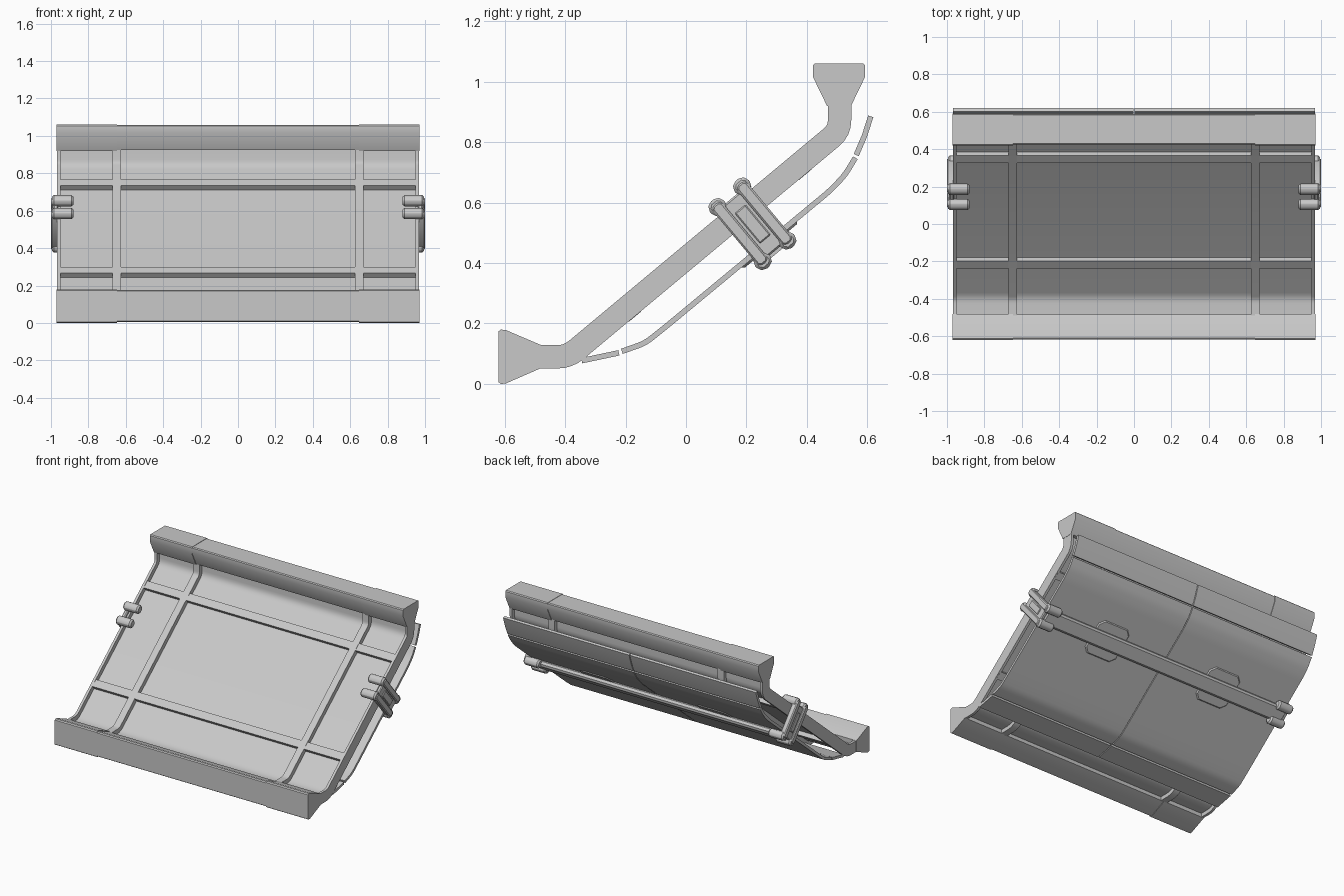
import bpy, bmesh, math
from mathutils import Vector

if "Cube" in bpy.data.objects:
    bpy.data.objects.remove(bpy.data.objects["Cube"])

gray = bpy.data.materials.new("light_gray")
gray.use_nodes = True
gray.diffuse_color = (0.58, 0.58, 0.58, 1)
gray.node_tree.nodes["Principled BSDF"].inputs["Base Color"].default_value = (0.58, 0.58, 0.58, 1)

# The sloping part: u runs up the slope, n points away from its face
UY, UZ = 0.768, 0.64


def slope(u, n):
    return UY * u - UZ * n, UZ * u + UY * n


def finish(name, bm, bevel=0):
    bmesh.ops.recalc_face_normals(bm, faces=bm.faces)
    if bevel:
        bmesh.ops.bevel(bm, geom=list(bm.edges), offset=bevel, segments=1, affect='EDGES')
    for f in bm.faces:
        f.smooth = True
    for e in bm.edges:
        e.smooth = e.calc_face_angle(math.pi) < math.radians(30)
    me = bpy.data.meshes.new(name)
    bm.to_mesh(me)
    bm.free()
    me.materials.append(gray)
    ob = bpy.data.objects.new(name, me)
    bpy.context.collection.objects.link(ob)
    return ob


def prism(name, poly, x0, x1, bevel=0):
    """Extrude a side outline of (y, z) points from x0 to x1."""
    bm = bmesh.new()
    face = bm.faces.new([bm.verts.new((x0, y, z)) for y, z in poly])
    ext = bmesh.ops.extrude_face_region(bm, geom=[face])["geom"]
    bmesh.ops.translate(bm, vec=(x1 - x0, 0, 0),
                        verts=[v for v in ext if isinstance(v, bmesh.types.BMVert)])
    return finish(name, bm, bevel)


def pair(name, poly, x0, x1, bevel=0):
    prism("left_" + name, poly, x0, x1, bevel)
    prism("right_" + name, poly, -x1, -x0, bevel)


def block(u0, u1, n0, n1, cut=0):
    """Sloped rectangle outline, with optional cut corners."""
    if not cut:
        pts = [(u0, n0), (u1, n0), (u1, n1), (u0, n1)]
    else:
        pts = [(u0 + cut, n0), (u1 - cut, n0), (u1, n0 + cut), (u1, n1 - cut),
               (u1 - cut, n1), (u0 + cut, n1), (u0, n1 - cut), (u0, n0 + cut)]
    return [slope(*p) for p in pts]


def offset(path, d):
    """Shift an open path sideways by d with mitred corners."""
    pts = [Vector(p) for p in path]
    dirs = [(b - a).normalized() for a, b in zip(pts, pts[1:])]
    out = []
    for i, p in enumerate(pts):
        a, b = dirs[max(i - 1, 0)], dirs[min(i, len(dirs) - 1)]
        m = (Vector((-a.y, a.x)) + Vector((-b.y, b.x))).normalized()
        out.append(tuple(p + m * d / m.dot(Vector((-a.y, a.x)))))
    return out


def band(path, low, high):
    return offset(path, low) + offset(path, high)[::-1]


def round_path(path, r, steps=4):
    """Replace inner corners with short curves."""
    pts = [Vector(p) for p in path]
    out = [pts[0]]
    for a, p, b in zip(pts, pts[1:], pts[2:]):
        s, e = p + (a - p).normalized() * r, p + (b - p).normalized() * r
        for i in range(steps + 1):
            t = i / steps
            out.append(s * (1 - t) ** 2 + p * 2 * t * (1 - t) + e * t * t)
    return out + [pts[-1]]


# Frame: ribs, recessed panel and cross rails
frame_line = round_path([(-0.5, 0.09), (-0.39, 0.09), (0.508, 0.838), (0.508, 0.94)], 0.035)
rib = band(frame_line, -0.0385, 0.0385)
pair("outer_rib", rib, 0.95, 0.968)
pair("inner_rib", rib, 0.625, 0.672)
prism("frame_panel", band(frame_line, -0.012, 0.008), -0.96, 0.96)
for name, u in (("lower_rail", -0.012), ("upper_rail", 0.72)):
    prism(name, block(u, u + 0.052, 0.279, 0.356), -0.96, 0.96)

# Flared beams, with the middle section slightly slimmer than the ends
foot = [(-0.62, 0.006), (-0.612, 0), (-0.595, 0.002), (-0.48, 0.052),
        (-0.48, 0.129), (-0.595, 0.178), (-0.612, 0.18), (-0.62, 0.174)]
head = [(0.426, 1.06), (0.42, 1.054), (0.42, 1.015), (0.466, 0.92),
        (0.546, 0.92), (0.592, 1.015), (0.592, 1.054), (0.586, 1.06)]
for name, poly in (("bottom_beam", foot), ("top_beam", head)):
    pair(name + "_end", poly, 0.648, 0.97)
    cy = sum(p[0] for p in poly) / len(poly)
    cz = sum(p[1] for p in poly) / len(poly)
    slim = [(cy + (y - cy) * 0.95, cz + (z - cz) * 0.95) for y, z in poly]
    prism(name + "_middle", slim, -0.65, 0.65)

# Curved back shell in three strips, split down the centre
main = round_path([(-0.212, 0.108), (-0.135, 0.135), (-0.06, 0.195),
                   (0.475, 0.638), (0.525, 0.69), (0.56, 0.748)], 0.025, 3)
strips = (("shell_lower_flap", [(-0.345, 0.077), (-0.222, 0.103)]),
          ("shell_main", main),
          ("shell_upper_flap", [(0.563, 0.757), (0.59, 0.82), (0.611, 0.885)]))
for name, path in strips:
    pair(name, band(path, -0.009, 0.009), 0.003, 0.968)

# Cross bar behind the shell, with a cut-corner pad under each half
prism("cross_bar", block(0.455, 0.56, 0.14, 0.182, 0.012), -0.96, 0.96)
for side in (-1, 1):
    bm = bmesh.new()
    w, h, c = 0.13, 0.125, 0.035
    ring = [(w, h - c), (w - c, h), (c - w, h), (-w, h - c),
            (-w, c - h), (c - w, -h), (w - c, -h), (w, c - h)]
    verts = []
    for k, n in ((1, 0.185), (0.9, 0.171)):
        verts.append([bm.verts.new((side * 0.45 + x * k, *slope(0.508 + u * k, n)))
                      for x, u in ring])
    bm.faces.new(verts[0])
    bm.faces.new(verts[1])
    for i in range(8):
        j = (i + 1) % 8
        bm.faces.new((verts[0][i], verts[0][j], verts[1][j], verts[1][i]))
    finish(("left" if side > 0 else "right") + "_shell_pad", bm)

# Edge clamps: two bars with thick heads and a strap between them
for name, u in (("lower", 0.455), ("upper", 0.561)):
    pair(name + "_clamp_bar", block(u - 0.021, u + 0.021, 0.14, 0.395, 0.01), 0.962, 1.0, 0.006)
    for end, n in (("front", 0.383), ("back", 0.15)):
        pair(name + "_clamp_head_" + end,
             block(u - 0.03, u + 0.03, n - 0.028, n + 0.028, 0.015), 0.88, 0.995, 0.01)
pair("clamp_strap", block(0.465, 0.551, 0.15, 0.375), 0.962, 0.988, 0.006)
pair("clamp_strap_ridge", block(0.485, 0.531, 0.2, 0.33), 0.98, 0.994, 0.004)
